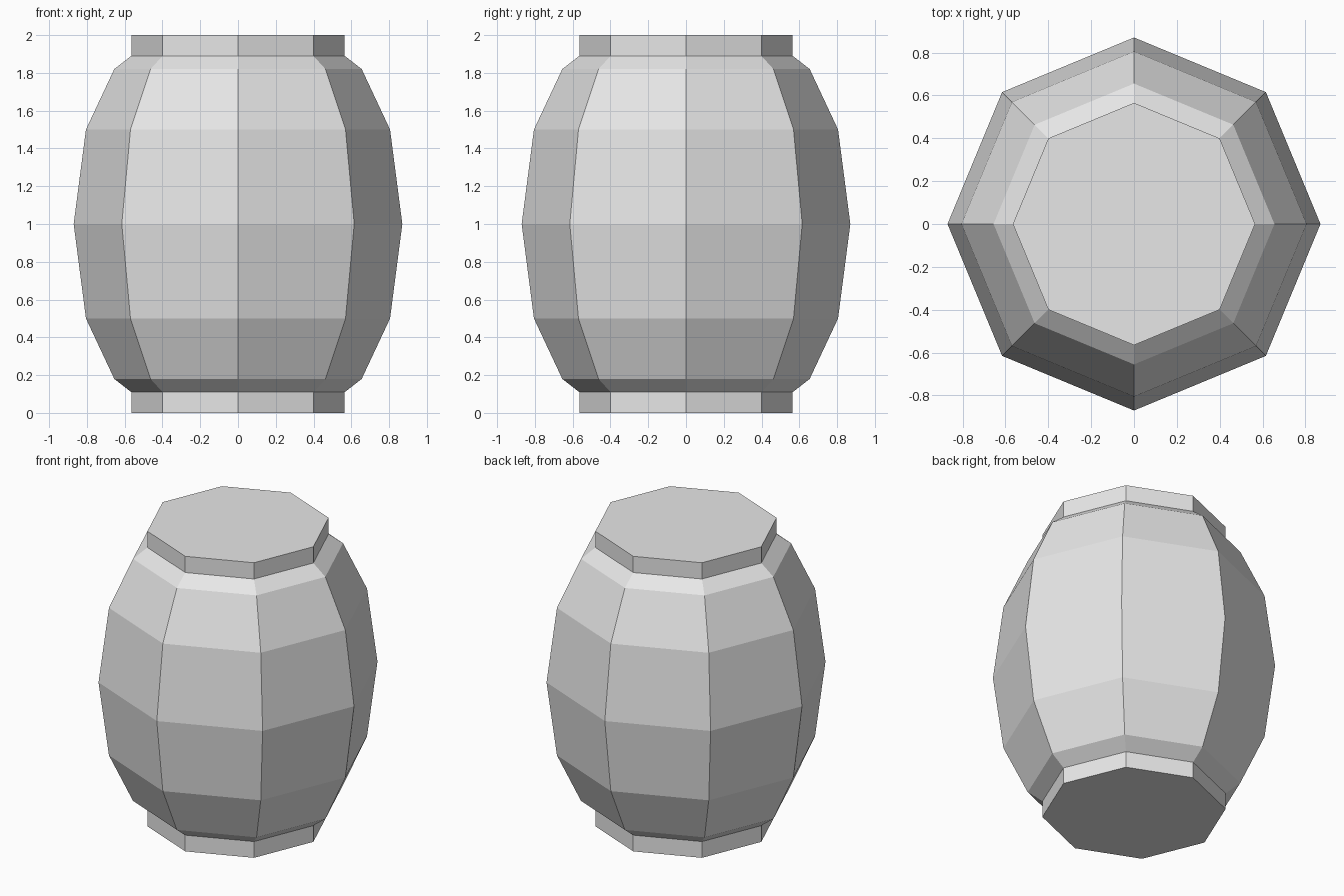
import bpy
import bmesh
from math import cos, sin, pi

cube = bpy.data.objects.get("Cube")
if cube:
    bpy.data.objects.remove(cube, do_unlink=True)

SIDES = 8
RIM_R, RIM_H, HEIGHT = 0.565, 0.11, 2.0

grey = bpy.data.materials.new("light_grey")
grey.use_nodes = True
grey.diffuse_color = (0.8, 0.8, 0.8, 1)
grey.node_tree.nodes["Principled BSDF"].inputs["Base Color"].default_value = (0.8, 0.8, 0.8, 1)


def lathe(name, profile, cap_bottom=False, cap_top=False):
    """Eight-sided turned part from (radius, height) points, bottom to top."""
    bm = bmesh.new()
    rings = [[bm.verts.new((r * cos(2 * pi * i / SIDES), r * sin(2 * pi * i / SIDES), z))
              for i in range(SIDES)] for r, z in profile]
    for low, high in zip(rings, rings[1:]):
        for i in range(SIDES):
            j = (i + 1) % SIDES
            bm.faces.new((low[i], low[j], high[j], high[i]))
    if cap_bottom:
        bm.faces.new(rings[0][::-1])
    if cap_top:
        bm.faces.new(rings[-1])
    mesh = bpy.data.meshes.new(name)
    bm.to_mesh(mesh)
    bm.free()
    mesh.materials.append(grey)
    obj = bpy.data.objects.new(name, mesh)
    bpy.context.collection.objects.link(obj)
    return obj


# Bulging body, symmetric about its middle
lower = [(RIM_R, RIM_H), (0.655, 0.18), (0.805, 0.5)]
upper = [(r, HEIGHT - z) for r, z in reversed(lower)]
lathe("barrel_body", lower + [(0.87, HEIGHT / 2)] + upper)

# Straight rims closing both ends
lathe("bottom_rim", [(RIM_R, 0), (RIM_R, RIM_H)], cap_bottom=True)
lathe("top_rim", [(RIM_R, HEIGHT - RIM_H), (RIM_R, HEIGHT)], cap_top=True)
